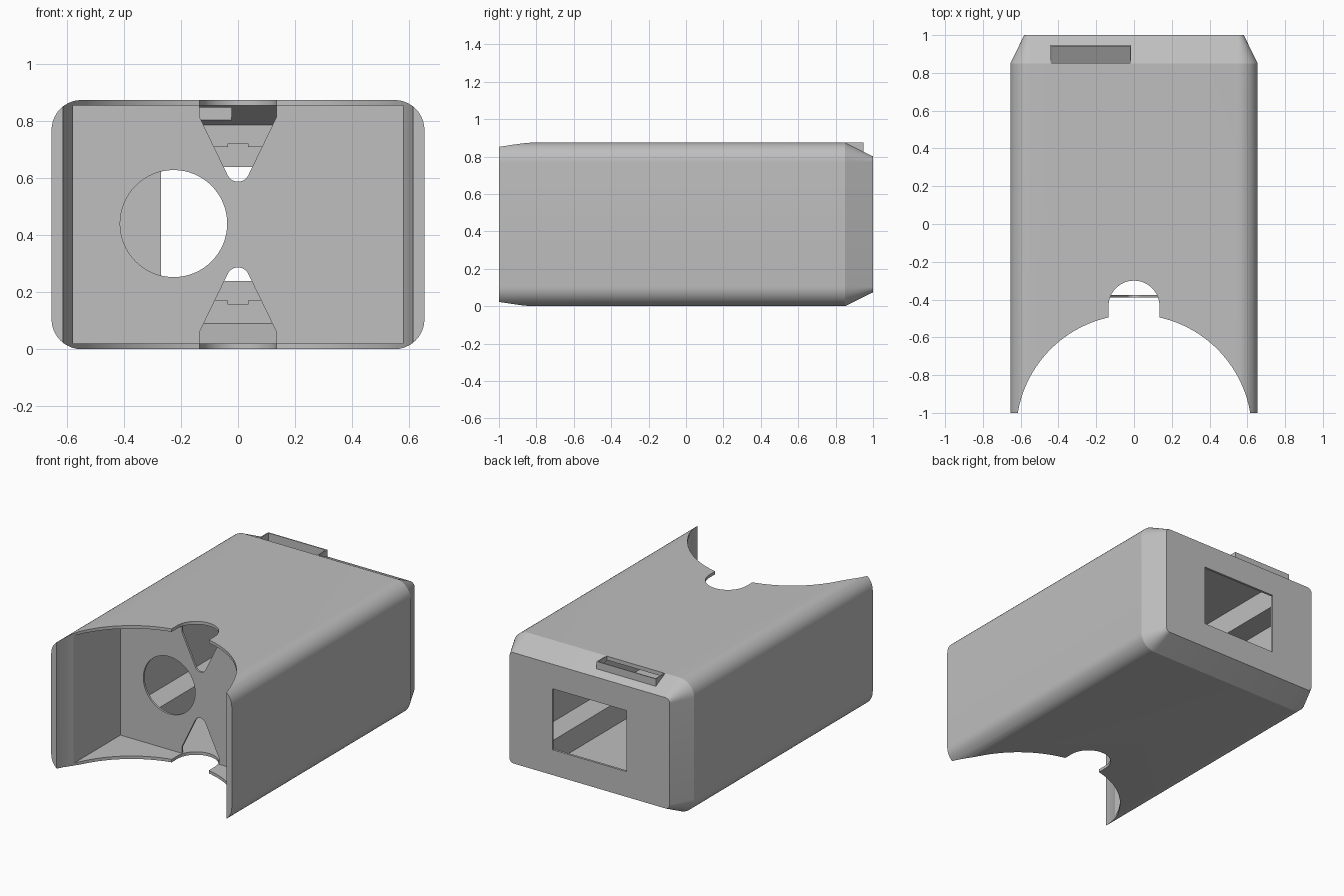
import bpy, bmesh, math
from mathutils import Vector

cube = bpy.data.objects.get("Cube")
if cube:
    bpy.data.objects.remove(cube, do_unlink=True)

grey = bpy.data.materials.new("light_grey_plastic")
grey.use_nodes = True
COLOUR = (0.52, 0.52, 0.52, 1)
grey.diffuse_color = COLOUR
grey.node_tree.nodes["Principled BSDF"].inputs["Base Color"].default_value = COLOUR

WIDE, MID = 0.55, 0.4375      # corner centre in x, middle height
INNER_X, INNER_Z = 0.58, 0.418  # half size of the cavity


def loft(name, rings):
    """Solid skinned through rings with equal point counts."""
    bm = bmesh.new()
    loops = [[bm.verts.new(p) for p in ring] for ring in rings]
    n = len(loops[0])
    for a, b in zip(loops, loops[1:]):
        for i in range(n):
            j = (i + 1) % n
            bm.faces.new((a[i], a[j], b[j], b[i]))
    bm.faces.new(loops[0][::-1])
    bm.faces.new(loops[-1])
    bmesh.ops.recalc_face_normals(bm, faces=bm.faces)
    mesh = bpy.data.meshes.new(name)
    bm.to_mesh(mesh)
    bm.free()
    mesh.materials.append(grey)
    obj = bpy.data.objects.new(name, mesh)
    bpy.context.collection.objects.link(obj)
    return obj


def rect(x0, x1, z0, z1, y):
    return [(x0, y, z0), (x1, y, z0), (x1, y, z1), (x0, y, z1)]


def box(name, x, y, z):
    return loft(name, [rect(*x, *z, y[0]), rect(*x, *z, y[1])])


def prism_y(name, pts, y0, y1):
    return loft(name, [[(x, y, z) for x, z in pts] for y in (y0, y1)])


def prism_z(name, pts, z0, z1):
    return loft(name, [[(x, y, z) for x, y in pts] for z in (z0, z1)])


def arc(cx, cy, r, start, end, steps):
    angles = [math.radians(start + (end - start) * i / steps) for i in range(steps + 1)]
    return [(cx + r * math.cos(a), cy + r * math.sin(a)) for a in angles]


def circle(cx, cy, r, steps):
    return arc(cx, cy, r, 0, 360, steps)[:-1]


def cut(target, cutters):
    bpy.context.view_layer.objects.active = target
    for cutter in cutters:
        mod = target.modifiers.new("cut", 'BOOLEAN')
        mod.operation, mod.solver, mod.object = 'DIFFERENCE', 'EXACT', cutter
        bpy.ops.object.modifier_apply(modifier=mod.name)
        bpy.data.objects.remove(cutter, do_unlink=True)


def rounded(y, r):
    """Rounded rectangle with fixed corner centres."""
    ring, half = [], 0.3325
    for k, (sx, sz) in enumerate(((1, 1), (-1, 1), (-1, -1), (1, -1))):
        ring += arc(sx * WIDE, MID + sz * half, r, 90 * k, 90 * k + 90, 10)
    return [(x, y, z) for x, z in ring]


# Outer shell with its rear chamfer
shell = loft("shell", [rounded(-1, 0.105), rounded(0.85, 0.105), rounded(1, 0.031)])

# Collar around the slot on the rear chamfer
collar = box("slot_collar", (-0.445, -0.015), (0.84, 0.948), (0.80, 0.875))
bpy.context.view_layer.objects.active = shell
join = shell.modifiers.new("join", 'BOOLEAN')
join.operation, join.solver, join.object = 'UNION', 'EXACT', collar
bpy.ops.object.modifier_apply(modifier=join.name)
bpy.data.objects.remove(collar, do_unlink=True)

# Cavity, rear window, recess and slot
cavity = loft("cavity_cutter", [
    rect(-INNER_X, INNER_X, MID - INNER_Z, MID + INNER_Z, -1.1),
    rect(-INNER_X, INNER_X, MID - INNER_Z, MID + INNER_Z, 0.84),
    rect(-0.53, 0.53, 0.09, 0.787, 0.975)])
window = box("window_cutter", (-0.27, 0.27), (0.9, 1.1), (0.24, 0.64))
recess = box("recess_cutter", (-0.42, 0.42), (0.9, 0.985), (0.17, 0.71))
key = box("key_cutter", (-0.035, 0.035), (0.9, 0.985), (0.157, 0.723))
slot = box("slot_cutter", (-0.438, -0.022), (0.852, 0.941), (0.70, 0.95))

# Curved scoop and finger notch through the top and bottom
scoop = prism_z("scoop_cutter", circle(0, -1.104, 0.624, 128), -0.1, 1)
notch = prism_z("notch_cutter",
                [(-0.135, -0.6), (0.135, -0.6)] + arc(0, -0.435, 0.135, 0, 180, 32),
                -0.1, 1)
cut(shell, [cavity, window, recess, key, slot, scoop, notch])

# Thin partition with a round hole and two tapered notches
partition = box("partition", (-0.584, 0.584), (-0.39, -0.376),
                (MID - INNER_Z - 0.004, MID + INNER_Z + 0.004))
hole = prism_y("hole_cutter", circle(-0.226, 0.441, 0.188, 64), -0.6, -0.2)
taper = [(0.135, 0.95), (-0.135, 0.95), (-0.135, 0.815)]
taper += arc(0, 0.628, 0.04, 205, 335, 12) + [(0.135, 0.815)]
upper = prism_y("upper_cutter", taper, -0.6, -0.2)
lower = prism_y("lower_cutter", [(x, 2 * MID - z) for x, z in taper], -0.6, -0.2)
cut(partition, [hole, upper, lower])

# Stepped rails along the four inner corners
rails = []
for side, sx in (("right", -1), ("left", 1)):
    for level, sz in (("lower", -1), ("upper", 1)):
        def section(y, out_x, out_z):
            return rect(sx * 0.43, sx * out_x, MID + sz * 0.27, MID + sz * out_z, y)
        rails.append(loft(f"{side}_{level}_rail", [
            section(-0.38, INNER_X + 0.003, INNER_Z + 0.003),
            section(0.84, INNER_X + 0.003, INNER_Z + 0.003),
            section(0.978, 0.533, 0.352)]))

# Smooth the rounded surfaces and keep the edges crisp
bpy.ops.object.select_all(action='DESELECT')
for obj in [shell, partition] + rails:
    obj.select_set(True)
bpy.context.view_layer.objects.active = shell
bpy.ops.object.shade_smooth_by_angle(angle=math.radians(20))
